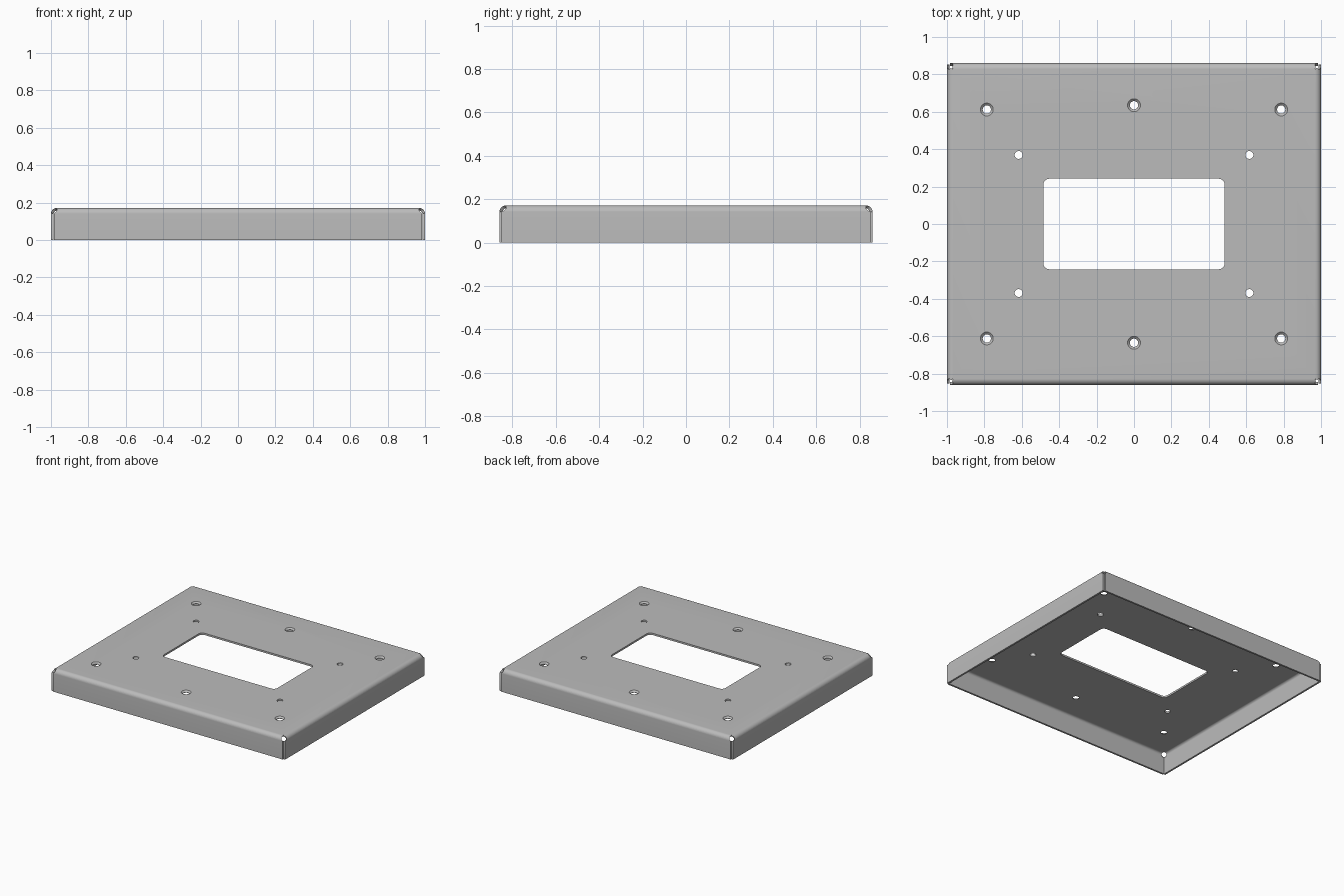
import bpy, bmesh, math
from mathutils import Matrix, Vector

if "Cube" in bpy.data.objects:
    bpy.data.objects.remove(bpy.data.objects["Cube"])

X, Y, H = 1.0, 0.86, 0.172       # half width, half depth, height
R, T = 0.032, 0.014              # outer bend radius, sheet thickness
SEG = 8


def new_object(name, bm):
    me = bpy.data.meshes.new(name)
    bm.to_mesh(me)
    bm.free()
    ob = bpy.data.objects.new(name, me)
    bpy.context.collection.objects.link(ob)
    return ob


# Folded sheet: flat top, four bends, four flanges
bm = bmesh.new()
px, py = X - R, Y - R
corners = [(px, -py), (px, py), (-px, py), (-px, -py)]
top = [bm.verts.new((x, y, H)) for x, y in corners]
bm.faces.new(top)
for i in range(4):
    a, b = top[i], top[(i + 1) % 4]
    along = (b.co - a.co).normalized()
    out = along.cross(Vector((0, 0, 1)))
    reach = 0.024 if i % 2 == 0 else 0.015    # side flanges close the corner gap
    rows = []
    for k in range(1, SEG + 1):
        t = math.pi / 2 * k / SEG
        rows.append((R * math.sin(t), R - R * math.cos(t), reach * k / SEG))
    rows.append((R, H, reach))
    a0, b0 = a, b
    for o, d, ext in rows:
        off = out * o - Vector((0, 0, d))
        a1 = bm.verts.new(a.co + off - along * ext)
        b1 = bm.verts.new(b.co + off + along * ext)
        bm.faces.new((a0, a1, b1, b0))
        a0, b0 = a1, b1
bmesh.ops.recalc_face_normals(bm, faces=bm.faces)
bm.normal_update()
if next(f for f in bm.faces if abs(f.normal.z) > 0.99).normal.z < 0:
    bmesh.ops.reverse_faces(bm, faces=bm.faces)
tray = new_object("folded_cover", bm)
grey = bpy.data.materials.new("dark_grey_sheet")
grey.diffuse_color = (0.5, 0.5, 0.5, 1)
grey.use_nodes = True
grey.node_tree.nodes["Principled BSDF"].inputs["Base Color"].default_value = grey.diffuse_color
tray.data.materials.append(grey)


# Cutters: stacked outlines joined into closed solids
def loft(bm, rings, mat):
    loops = [[bm.verts.new(mat @ Vector(p)) for p in ring] for ring in rings]
    n = len(loops[0])
    for lo, hi in zip(loops, loops[1:]):
        for j in range(n):
            bm.faces.new((lo[j], lo[(j + 1) % n], hi[(j + 1) % n], hi[j]))
    bm.faces.new(loops[0][::-1])
    bm.faces.new(loops[-1])


def circle(r, z, n=32):
    return [(r * math.cos(2 * math.pi * j / n), r * math.sin(2 * math.pi * j / n), z)
            for j in range(n)]


def rounded_rect(hx, hy, r, z, n=6):
    pts = []
    for q, (sx, sy) in enumerate([(1, 1), (-1, 1), (-1, -1), (1, -1)]):
        for j in range(n + 1):
            t = math.pi / 2 * (q + j / n)
            pts.append((sx * (hx - r) + r * math.cos(t), sy * (hy - r) + r * math.sin(t), z))
    return pts


cb = bmesh.new()
at = lambda x, y: Matrix.Translation((x, y, H))

# Central window
loft(cb, [rounded_rect(0.485, 0.242, 0.032, z) for z in (-0.05, 0.05)], at(0, 0))

# Countersunk screw holes
sink = [circle(0.022, -0.05), circle(0.022, -0.011), circle(0.047, 0.011)]
for sy in (1, -1):
    for x, y in ((-0.787, 0.612), (0, 0.635), (0.787, 0.612)):
        loft(cb, sink, at(x, sy * y))

# Plain holes and diagonal corner reliefs
for sx in (1, -1):
    for sy in (1, -1):
        loft(cb, [circle(0.021, -0.05), circle(0.021, 0.05)], at(sx * 0.617, sy * 0.369))
        rot = Vector((sx, sy, 1)).to_track_quat('Z', 'Y').to_matrix().to_4x4()
        loft(cb, [circle(0.018, -0.05), circle(0.018, 0.06)],
             Matrix.Translation((sx * (X - 0.018), sy * (Y - 0.018), H - 0.018)) @ rot)
cutter = new_object("hole_cutters", cb)
cutter.data.materials.append(grey)
cutter.hide_render = True

# Thicken, pierce, shade
bpy.context.view_layer.objects.active = tray
tray.select_set(True)
m = tray.modifiers.new("thickness", 'SOLIDIFY')
m.thickness, m.offset, m.use_even_offset = T, -1, True
m = tray.modifiers.new("holes", 'BOOLEAN')
m.operation, m.solver, m.object = 'DIFFERENCE', 'EXACT', cutter
for name in ("thickness", "holes"):
    bpy.ops.object.modifier_apply(modifier=name)
bpy.data.objects.remove(cutter)
bpy.ops.object.shade_smooth_by_angle(angle=math.radians(30))
